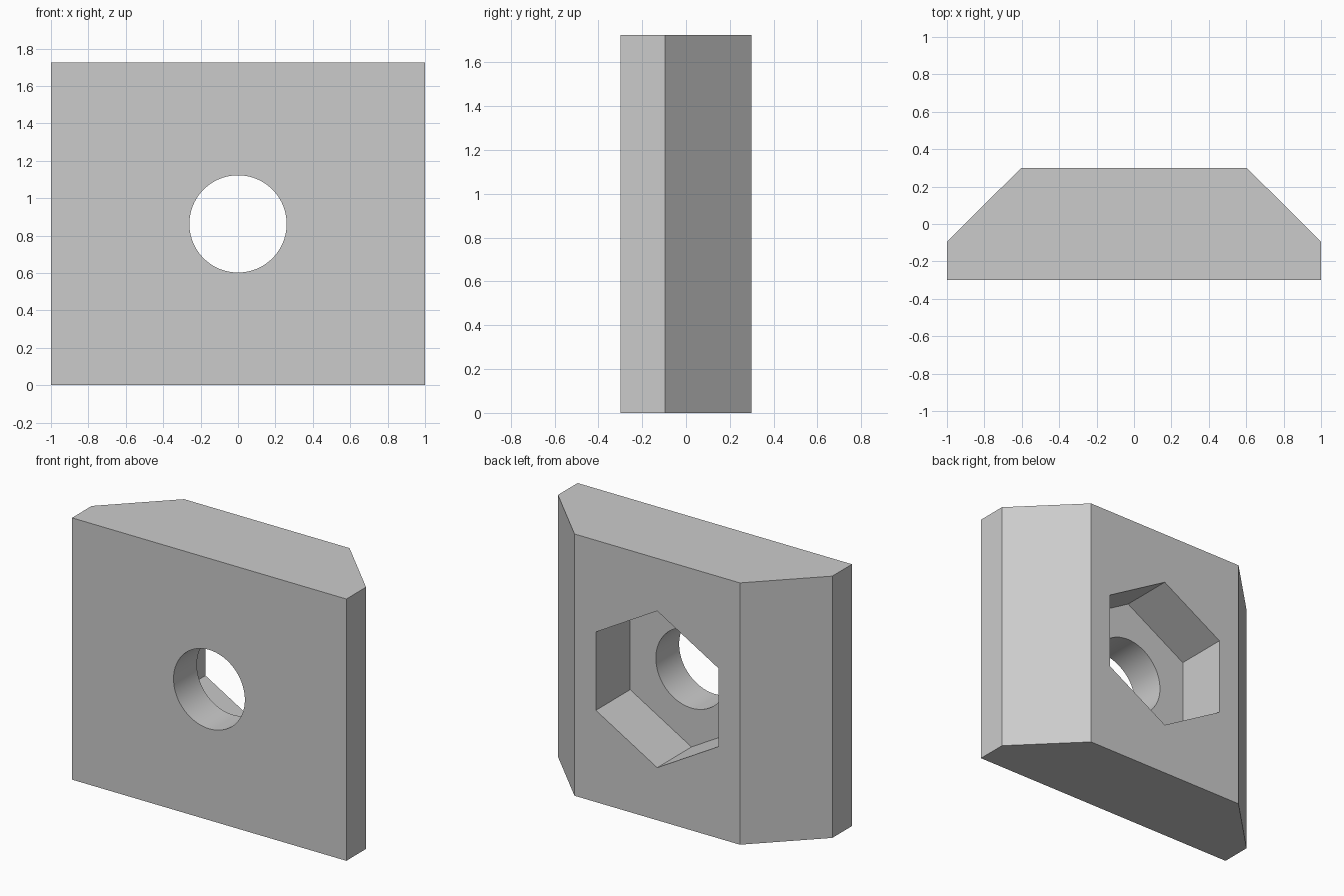
import bpy
import bmesh
from math import radians, sqrt, pi
from mathutils import Matrix

HEIGHT = 1.725
FRONT, BACK = -0.3, 0.3
POCKET_FLOOR = -0.057
HOLE_RADIUS = 0.26
NUT_FLATS = 0.894

cube = bpy.data.objects.get("Cube")
if cube:
    bpy.data.objects.remove(cube, do_unlink=True)

grey = bpy.data.materials.new("light grey")
grey.use_nodes = True
colour = (0.6, 0.6, 0.6, 1)
grey.diffuse_color = colour
grey.node_tree.nodes["Principled BSDF"].inputs["Base Color"].default_value = colour


def add_object(name, bm):
    bmesh.ops.recalc_face_normals(bm, faces=bm.faces)
    mesh = bpy.data.meshes.new(name)
    bm.to_mesh(mesh)
    bm.free()
    mesh.materials.append(grey)
    obj = bpy.data.objects.new(name, mesh)
    bpy.context.collection.objects.link(obj)
    return obj


def prism_cutter(name, sides, radius, y0, y1, turn):
    """Prism along y, centred on the middle of the block."""
    bm = bmesh.new()
    place = (Matrix.Translation((0, (y0 + y1) / 2, HEIGHT / 2))
             @ Matrix.Rotation(pi / 2, 4, 'X') @ Matrix.Rotation(turn, 4, 'Z'))
    bmesh.ops.create_cone(bm, cap_ends=True, segments=sides, radius1=radius,
                          radius2=radius, depth=y1 - y0, matrix=place)
    obj = add_object(name, bm)
    obj.hide_render = True
    return obj


# Block: chamfered plan extruded upwards
bm = bmesh.new()
half = [(1, FRONT), (1, -0.095), (0.603, BACK)]
plan = half + [(-x, y) for x, y in reversed(half)]
base = bm.faces.new([bm.verts.new((x, y, 0)) for x, y in plan])
top = bmesh.ops.extrude_face_region(bm, geom=[base])["geom"]
bmesh.ops.translate(bm, vec=(0, 0, HEIGHT),
                    verts=[v for v in top if isinstance(v, bmesh.types.BMVert)])
block = add_object("slot_nut_block", bm)

# Round through hole and hexagonal nut pocket, point up
cutters = [
    prism_cutter("hole_cutter", 96, HOLE_RADIUS, FRONT - 0.1, BACK + 0.1, 0),
    prism_cutter("pocket_cutter", 6, NUT_FLATS / sqrt(3), POCKET_FLOOR, BACK + 0.1, 0),
]
bpy.ops.object.select_all(action='DESELECT')
bpy.context.view_layer.objects.active = block
block.select_set(True)
for cutter in cutters:
    mod = block.modifiers.new(cutter.name, 'BOOLEAN')
    mod.object = cutter
    mod.solver = 'EXACT'
    bpy.ops.object.modifier_apply(modifier=mod.name)
    bpy.data.objects.remove(cutter, do_unlink=True)

bpy.ops.object.shade_smooth_by_angle(angle=radians(30))
